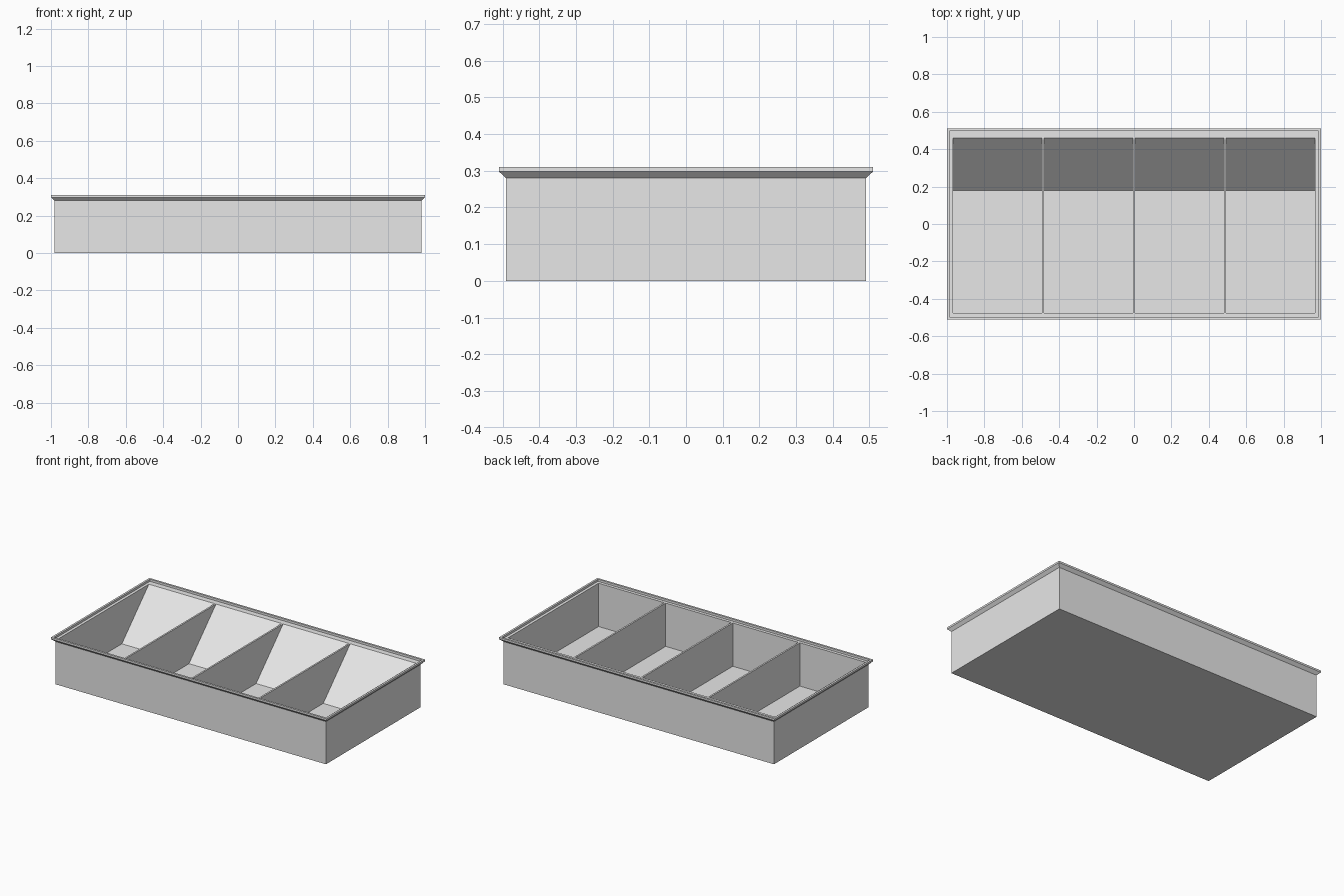
import bpy
import bmesh

cube = bpy.data.objects.get("Cube")
if cube:
    bpy.data.objects.remove(cube, do_unlink=True)

# Single grey material
grey = bpy.data.materials.new("light_grey")
grey.use_nodes = True
grey.diffuse_color = (0.8, 0.8, 0.8, 1)
grey.node_tree.nodes["Principled BSDF"].inputs["Base Color"].default_value = (0.8, 0.8, 0.8, 1)

LEDGE_Z, FLOOR_Z = 0.296, 0.012
LIP_X, LIP_Y = 0.987, 0.497
FRONT_Y, BACK_Y, SLOPE_FOOT_Y = -0.477, 0.46, 0.18
POCKET_W, DIVIDER = 0.476, 0.011


def rect(bm, x0, x1, y0, y1, z):
    """Four corner vertices, counter-clockwise from above."""
    return [bm.verts.new((x, y, z)) for x, y in ((x0, y0), (x1, y0), (x1, y1), (x0, y1))]


def bridge(bm, lower, upper):
    """Join two rectangles with four quads."""
    for i in range(4):
        j = (i + 1) % 4
        bm.faces.new((lower[i], lower[j], upper[j], upper[i]))


def finish(bm, name):
    mesh = bpy.data.meshes.new(name)
    bm.to_mesh(mesh)
    bm.free()
    mesh.materials.append(grey)
    obj = bpy.data.objects.new(name, mesh)
    bpy.context.collection.objects.link(obj)
    return obj


# Outer box with flared rim and raised lip
bm = bmesh.new()
profile = [(0.982, 0.491, 0), (0.982, 0.491, 0.28), (1, 0.51, 0.298),
           (1, 0.51, 0.31), (LIP_X, LIP_Y, 0.31), (LIP_X, LIP_Y, LEDGE_Z)]
rings = [rect(bm, -x, x, -y, y, z) for x, y, z in profile]
for lower, upper in zip(rings, rings[1:]):
    bridge(bm, lower, upper)
bm.faces.new(rings[0][::-1])
finish(bm, "outer_box")

# Ledge and divider tops, laid out as a grid with four openings
pitch = POCKET_W + DIVIDER
first_x = -(4 * POCKET_W + 3 * DIVIDER) / 2
pockets = [(first_x + i * pitch, first_x + i * pitch + POCKET_W) for i in range(4)]
xs = [-LIP_X] + [x for pair in pockets for x in pair] + [LIP_X]
ys = [-LIP_Y, FRONT_Y, BACK_Y, LIP_Y]
bm = bmesh.new()
grid = [[bm.verts.new((x, y, LEDGE_Z)) for y in ys] for x in xs]
for i in range(len(xs) - 1):
    for j in range(len(ys) - 1):
        cell = [grid[i][j], grid[i + 1][j], grid[i + 1][j + 1], grid[i][j + 1]]
        if j == 1 and i % 2 == 1:
            # Compartment: upright front and sides, sloped back, flat floor
            floor = rect(bm, xs[i], xs[i + 1], FRONT_Y, SLOPE_FOOT_Y, FLOOR_Z)
            bridge(bm, cell, floor)
            bm.faces.new(floor)
        else:
            bm.faces.new(cell)
finish(bm, "compartments")
